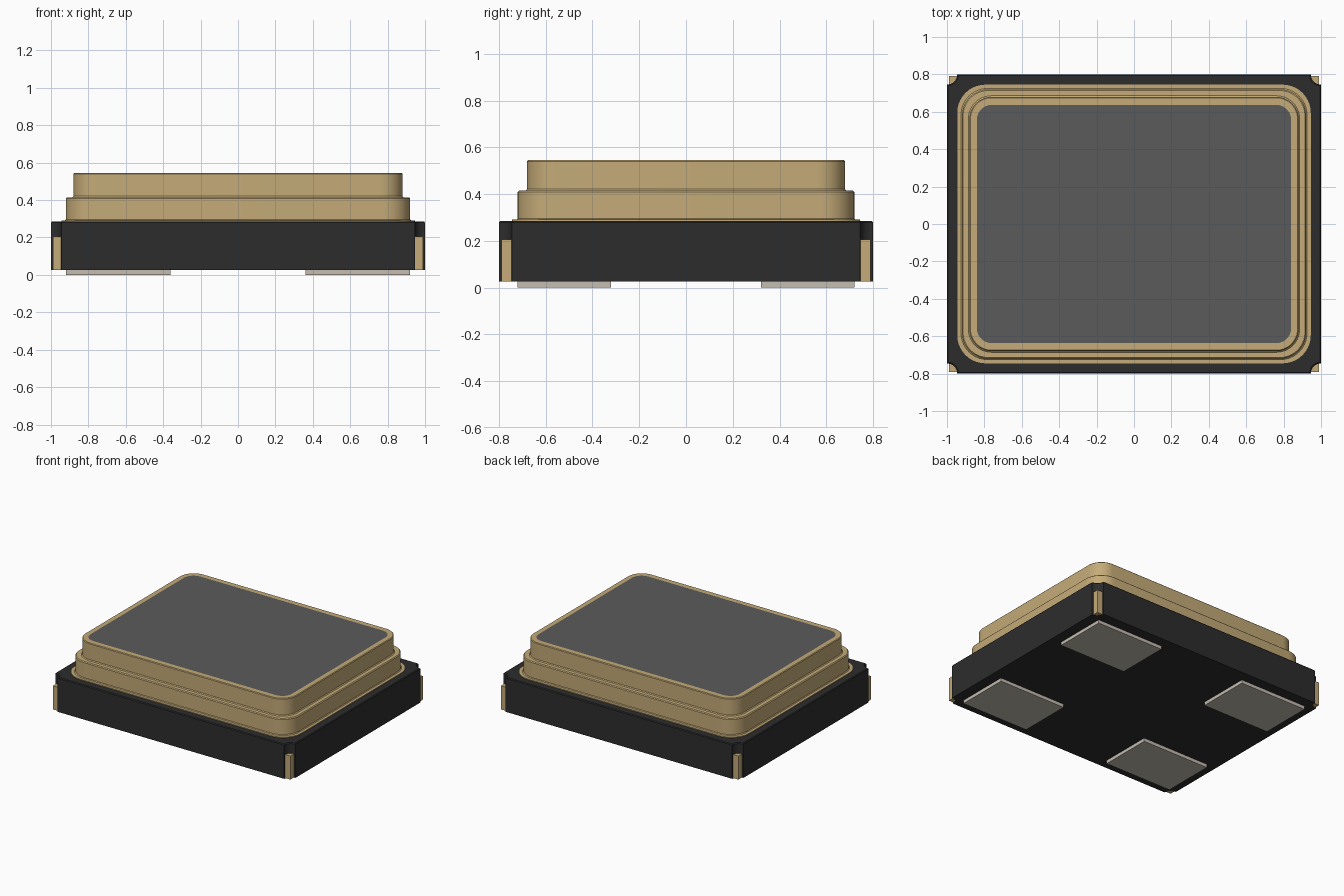
import bpy, bmesh, math

if "Cube" in bpy.data.objects:
    bpy.data.objects.remove(bpy.data.objects["Cube"], do_unlink=True)


def material(name, srgb):
    col = [((c + 0.055) / 1.055) ** 2.4 for c in srgb] + [1.0]
    m = bpy.data.materials.new(name)
    m.use_nodes = True
    m.diffuse_color = col
    bsdf = m.node_tree.nodes["Principled BSDF"]
    bsdf.inputs["Base Color"].default_value = col
    bsdf.inputs["Roughness"].default_value = 0.6
    return m


BLACK = material("black ceramic", (0.175, 0.175, 0.175))
GOLD = material("gold plating", (0.77, 0.67, 0.47))
GREY = material("dark grey lid", (0.355, 0.355, 0.355))
PAD = material("pale solder pad", (0.77, 0.74, 0.69))


def loft(name, loops, mats, cap_index=0, smooth=False):
    """Skin a stack of matching loops and cap both ends."""
    bm = bmesh.new()
    rings = [[bm.verts.new(p) for p in loop] for loop in loops]
    n = len(rings[0])
    for a, b in zip(rings, rings[1:]):
        for i in range(n):
            j = (i + 1) % n
            bm.faces.new((a[i], a[j], b[j], b[i]))
    bm.faces.new(rings[0][::-1])
    bm.faces.new(rings[-1]).material_index = cap_index
    bmesh.ops.recalc_face_normals(bm, faces=bm.faces)
    mesh = bpy.data.meshes.new(name)
    bm.to_mesh(mesh)
    bm.free()
    for m in mats:
        mesh.materials.append(m)
    ob = bpy.data.objects.new(name, mesh)
    bpy.context.collection.objects.link(ob)
    if smooth:
        bpy.ops.object.select_all(action="DESELECT")
        ob.select_set(True)
        bpy.context.view_layer.objects.active = ob
        bpy.ops.object.shade_smooth_by_angle(angle=math.radians(30))
    return ob


def rounded(hx, hy, r, z, steps=10):
    """Rounded rectangle, counter-clockwise."""
    pts = []
    for k, (sx, sy) in enumerate([(1, 1), (-1, 1), (-1, -1), (1, -1)]):
        for i in range(steps + 1):
            a = math.pi / 2 * (k + i / steps)
            pts.append((sx * (hx - r) + r * math.cos(a),
                        sy * (hy - r) + r * math.sin(a), z))
    return pts


def notched(hx, hy, r, z, steps=8):
    """Rectangle with a concave quarter circle cut from each corner."""
    pts = []
    for k, (sx, sy) in enumerate([(1, 1), (-1, 1), (-1, -1), (1, -1)]):
        for i in range(steps + 1):
            a = math.pi / 2 * (k + 3 - i / steps)
            pts.append((sx * hx + r * math.cos(a),
                        sy * hy + r * math.sin(a), z))
    return pts


# Ceramic base with a slightly eased top edge
loft("ceramic_base",
     [notched(1.0, 0.8, 0.055, 0.025),
      notched(1.0, 0.8, 0.055, 0.279),
      notched(0.995, 0.795, 0.055, 0.285)], [BLACK], smooth=True)

# Stepped metal lid: (half width, half depth, corner radius, height)
lid_profile = [
    (0.945, 0.745, 0.150, 0.283), (0.945, 0.745, 0.150, 0.291),
    (0.925, 0.725, 0.142, 0.291), (0.920, 0.720, 0.140, 0.296),
    (0.920, 0.720, 0.140, 0.409), (0.914, 0.714, 0.135, 0.415),
    (0.886, 0.686, 0.125, 0.415), (0.880, 0.680, 0.120, 0.421),
    (0.880, 0.680, 0.120, 0.540), (0.875, 0.675, 0.115, 0.545),
    (0.840, 0.637, 0.080, 0.545),
]
loft("stepped_lid", [rounded(*p) for p in lid_profile], [GOLD, GREY],
     cap_index=1, smooth=True)

for sx, xname in ((1, "left"), (-1, "right")):
    for sy, yname in ((-1, "front"), (1, "back")):
        # Gold contact set into the corner notch
        outline = [(0.99, 0.79)]
        for i in range(9):
            a = math.pi / 2 * i / 8
            outline.append((min(0.99, 1.0 - 0.055 * math.cos(a)),
                            min(0.79, 0.8 - 0.055 * math.sin(a))))
        loft(f"corner_contact_{yname}_{xname}",
             [[(sx * x, sy * y, z) for x, y in outline]
              for z in (0.027, 0.205)], [GOLD])

        # Solder pad underneath
        corners = [(0.36, 0.32), (0.92, 0.32), (0.92, 0.72), (0.36, 0.72)]
        loft(f"solder_pad_{yname}_{xname}",
             [[(sx * x, sy * y, z) for x, y in corners]
              for z in (0.0, 0.027)], [PAD])
